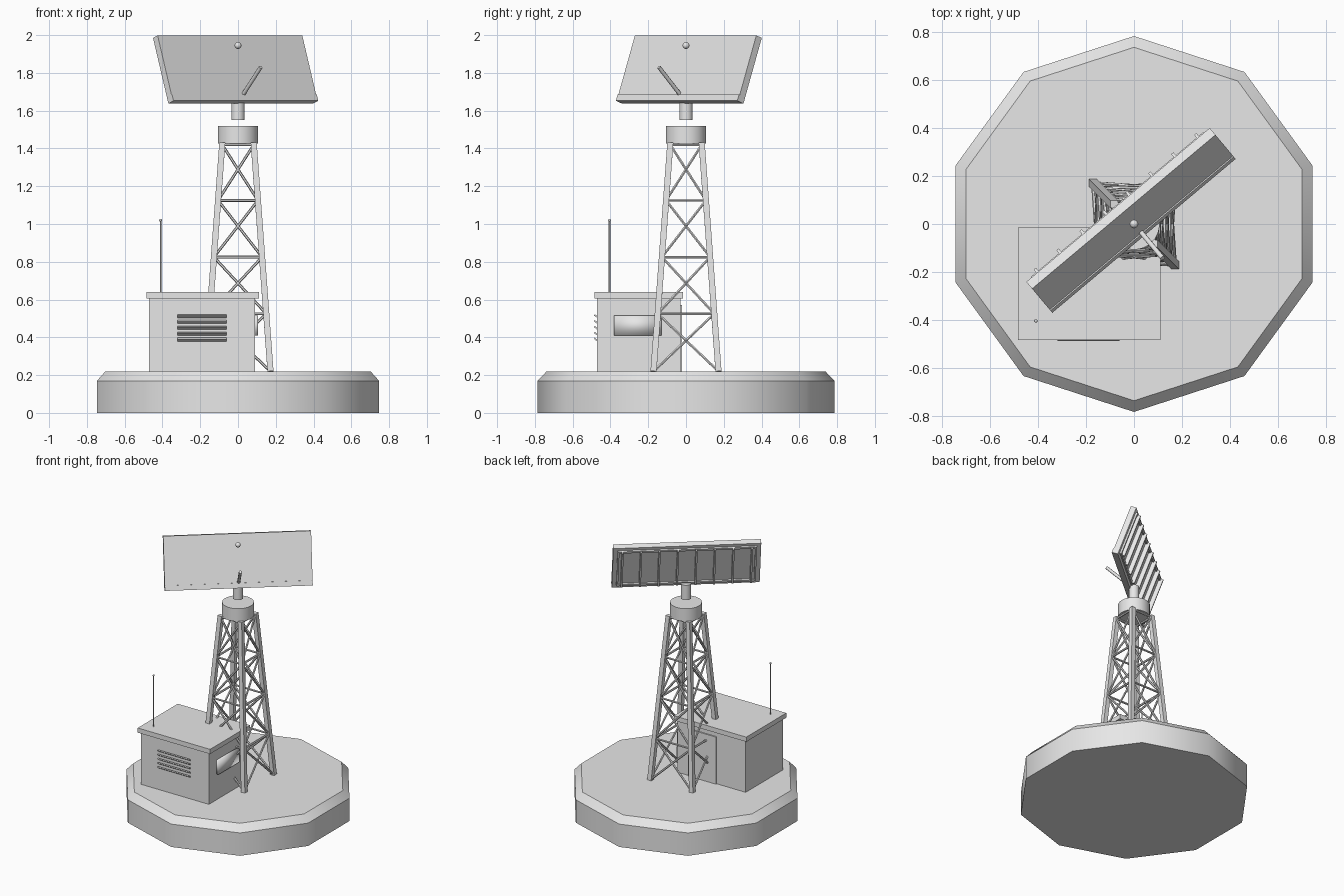
import bpy
import math
from mathutils import Vector, Matrix

if "Cube" in bpy.data.objects:
    bpy.data.objects.remove(bpy.data.objects["Cube"])

GREY = (0.8, 0.8, 0.8, 1)
grey = bpy.data.materials.new("light_grey")
grey.use_nodes = True
grey.diffuse_color = GREY
grey.node_tree.nodes["Principled BSDF"].inputs["Base Color"].default_value = GREY


def finish(name, smooth=None):
    ob = bpy.context.object
    ob.name = name
    ob.data.materials.append(grey)
    if smooth:
        bpy.ops.object.shade_smooth_by_angle(angle=math.radians(smooth))
    return ob


def box(name, lo, hi, frame=None):
    """Box between two corners, optionally placed in a local frame."""
    lo, hi = Vector(lo), Vector(hi)
    bpy.ops.mesh.primitive_cube_add(size=1)
    ob = finish(name)
    ob.data.transform(Matrix.Translation((lo + hi) / 2) @ Matrix.Diagonal((*(hi - lo), 1)))
    if frame:
        ob.data.transform(frame)
    return ob


def cylinder(name, radius, z0, z1, x=0, y=0, sides=24):
    bpy.ops.mesh.primitive_cylinder_add(vertices=sides, radius=radius, depth=z1 - z0,
                                        location=(x, y, (z0 + z1) / 2))
    return finish(name, 40)


def ball(name, radius, centre):
    bpy.ops.mesh.primitive_uv_sphere_add(segments=16, ring_count=10, radius=radius, location=centre)
    return finish(name, 60)


def beam(name, a, b, thick, sides=4):
    """Straight bar from a to b; square bars stay aligned with the axes."""
    a, b = Vector(a), Vector(b)
    radius = thick / 2 / math.cos(math.pi / sides)
    bpy.ops.mesh.primitive_cylinder_add(vertices=sides, radius=radius, depth=(b - a).length)
    ob = finish(name, 50 if sides > 4 else None)
    ob.data.transform(Matrix.Rotation(math.pi / sides, 4, 'Z'))
    turn = Vector((0, 0, 1)).rotation_difference(b - a).to_matrix().to_4x4()
    ob.data.transform(Matrix.Translation((a + b) / 2) @ turn)
    return ob


# Ten-sided base with a chamfered upper rim
GROUND = 0.22
base = cylinder("base", 0.785, 0, 0.17, sides=10)
bpy.ops.mesh.primitive_cone_add(vertices=10, radius1=0.785, radius2=0.738, depth=GROUND - 0.17,
                                end_fill_type='NGON', location=(0, 0, (GROUND + 0.17) / 2))
finish("base_chamfer", 40)

# Equipment hut with roof, door, window and louvres
box("hut_walls", (-0.47, -0.47, GROUND), (0.09, -0.03, 0.61))
box("hut_roof", (-0.485, -0.485, 0.605), (0.11, -0.015, 0.64))
box("hut_door", (-0.23, -0.03, GROUND), (0.0, -0.021, 0.57))
box("hut_window", (0.088, -0.38, 0.41), (0.105, -0.13, 0.515))
bpy.ops.object.shade_smooth()
for i in range(5):
    slat = Matrix.Translation((-0.19, -0.476, 0.388 + i * 0.031)) @ Matrix.Rotation(math.radians(-35), 4, 'X')
    box("louvre_slat", (-0.13, -0.012, -0.004), (0.13, 0.012, 0.004), slat)

# Whip antenna on the roof
cylinder("antenna_whip", 0.004, 0.64, 1.02, -0.41, -0.405, 8)
ball("antenna_tip", 0.007, (-0.41, -0.405, 1.02))

# Lattice tower: four legs, with crossed braces on each side
FOOT, HEAD, TOP = 0.172, 0.083, 1.43
LEVELS = [GROUND, 0.525, 0.825, 1.125, 1.42]


def leg_point(side, z):
    r = FOOT + (HEAD - FOOT) * (z - GROUND) / (TOP - GROUND)
    sx, sy = [(1, 1), (-1, 1), (-1, -1), (1, -1)][side % 4]
    return Vector((sx * r, sy * r, z))


for s in range(4):
    beam("tower_leg", leg_point(s, GROUND), leg_point(s, TOP), 0.032)
    for low, high in zip(LEVELS, LEVELS[1:]):
        beam("tower_brace", leg_point(s, low), leg_point(s + 1, high), 0.013, 6)
        beam("tower_brace", leg_point(s + 1, low), leg_point(s, high), 0.013, 6)
        beam("tower_rail", leg_point(s, high), leg_point(s + 1, high), 0.013, 6)

# Turntable drum and the shaft that carries the panel
cylinder("turntable_drum", 0.107, 1.425, 1.52, sides=32)
cylinder("turntable_shaft", 0.035, 1.55, 1.66)

# Tilted panel; local x runs along it, -y is its front, z is up its face
panel = (Matrix.Rotation(math.radians(40), 4, 'Z') @ Matrix.Translation((0, 0.022, 1.818))
         @ Matrix.Rotation(math.radians(-20), 4, 'X'))
box("panel", (-0.5, -0.02, -0.185), (0.5, 0.02, 0.185), panel)
box("panel_front_lip", (-0.5, -0.025, -0.185), (0.5, -0.02, -0.15), panel)

# Frame and ribs on the back of the panel
for s in (-1, 1):
    box("back_rail", (-0.47, 0.02, s * 0.155 - 0.008), (0.47, 0.032, s * 0.155 + 0.008), panel)
    box("back_stile", (s * 0.465 - 0.006, 0.02, -0.155), (s * 0.465 + 0.006, 0.032, 0.155), panel)
for i in range(8):
    x = (i - 3.5) * 0.125
    box("back_rib", (x - 0.006, 0.02, -0.16), (x + 0.006, 0.05, 0.16), panel)

# Feed arm and feed ball in front of the panel
beam("feed_arm", (0.03, -0.035, 1.69), (0.12, -0.143, 1.83), 0.02, 8)
ball("feed_ball", 0.018, (0, 0, 1.945))
